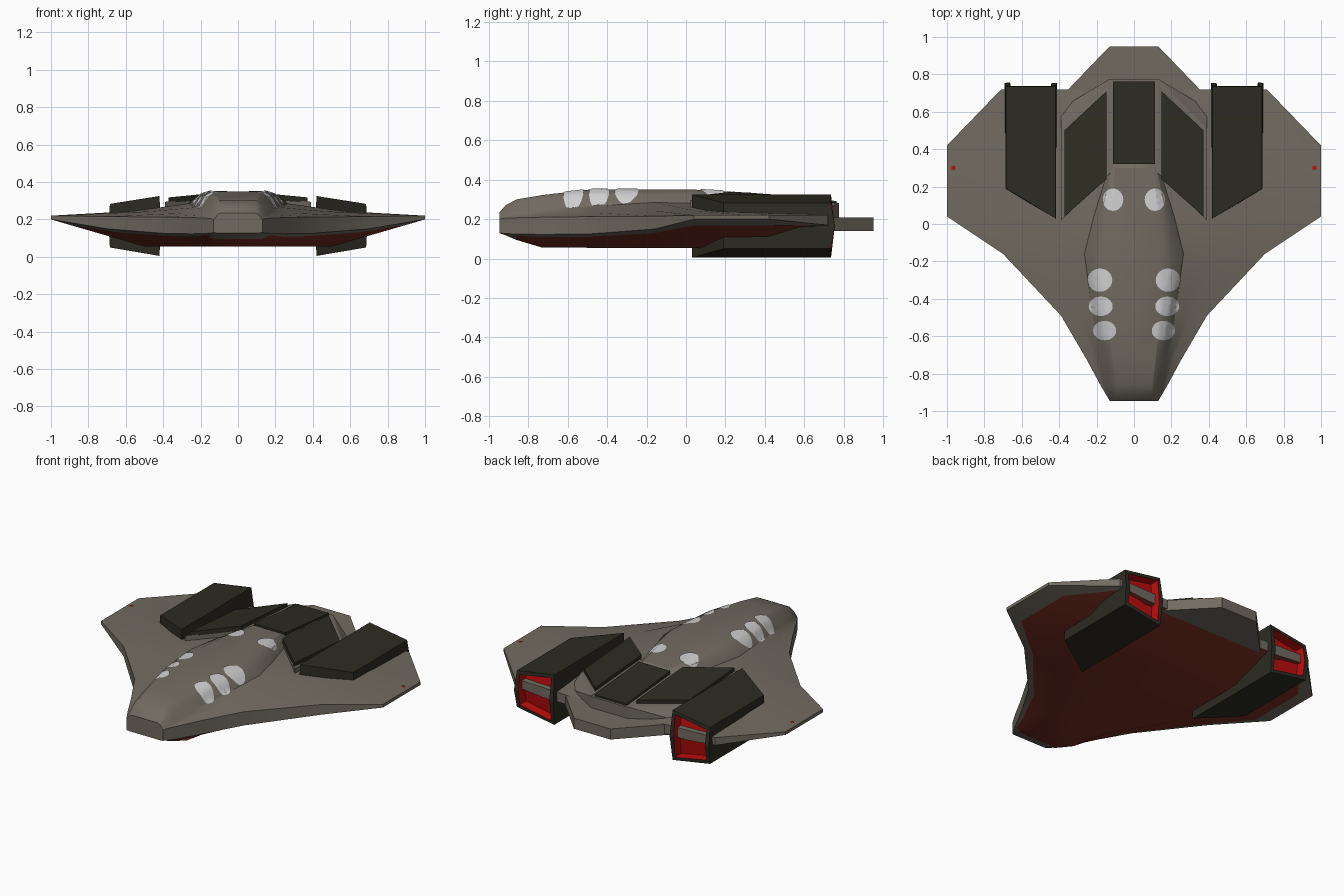
import bpy, bmesh, math
from mathutils import Vector
from mathutils.bvhtree import BVHTree

cube = bpy.data.objects.get("Cube")
if cube:
    bpy.data.objects.remove(cube, do_unlink=True)


def material(name, r, g, b):
    m = bpy.data.materials.new(name)
    m.use_nodes = True
    m.diffuse_color = (r, g, b, 1)
    m.node_tree.nodes["Principled BSDF"].inputs["Base Color"].default_value = (r, g, b, 1)
    return m


GREY = material("warm grey hull", .165, .145, .118)
DARK = material("dark olive panel", .026, .025, .016)
RUST = material("rust red belly", .19, .028, .016)
RED = material("glowing red", .5, .004, .004)
WHITE = material("pale window", .62, .62, .62)


def add(name, bm, mats, mirror=True, smooth=False):
    """Turn a bmesh into an object, mirrored across x when asked."""
    me = bpy.data.meshes.new(name)
    bm.to_mesh(me)
    bm.free()
    ob = bpy.data.objects.new(name, me)
    bpy.context.collection.objects.link(ob)
    for m in mats:
        me.materials.append(m)
    if smooth:
        bpy.ops.object.select_all(action='DESELECT')
        ob.select_set(True)
        bpy.context.view_layer.objects.active = ob
        bpy.ops.object.shade_smooth_by_angle(angle=math.radians(28))
    if mirror:
        ob.modifiers.new("mirror", 'MIRROR')
    return ob


def convex(name, points, mat, mirror=True):
    """Solid wrapped around a few corner points."""
    bm = bmesh.new()
    for p in points:
        bm.verts.new(p)
    bmesh.ops.convex_hull(bm, input=bm.verts[:])
    bmesh.ops.dissolve_limit(bm, angle_limit=.02, verts=bm.verts[:], edges=bm.edges[:])
    bmesh.ops.recalc_face_normals(bm, faces=bm.faces[:])
    return add(name, bm, [mat], mirror)


# Hull stations: y, edge x, edge top, edge bottom, canopy half width, canopy top,
# canopy base half width, canopy base z, belly half width, belly z
stations = [
    (-.945, .13, .20, .13, .09, .235, .125, .205, .11, .128),
    (-.915, .148, .205, .127, .095, .27, .14, .215, .12, .118),
    (-.86, .18, .207, .125, .10, .30, .155, .225, .13, .095),
    (-.73, .25, .21, .123, .115, .322, .18, .245, .15, .056),
    (-.49, .39, .213, .125, .14, .35, .22, .265, .20, .055),
    (-.16, .70, .215, .15, .15, .35, .265, .285, .40, .055),
    (.04, 1, .22, .2, .135, .35, .215, .28, .50, .055),
    (.30, 1, .22, .2, .10, .335, .135, .27, .50, .055),
    (.42, 1, .22, .2, .10, .25, .14, .25, .50, .06),
    (.72, .71, .22, .17, .10, .20, .14, .20, .50, .15),
]


def section(y, ex, et, eb, ct, zt, cb, zb, bw, bz):
    shoulder = (ct + .55 * (cb - ct), zb + .7 * (zt - zb))
    wing = (cb + .45 * (ex - cb), et + .4 * (zb - et))
    border = (bw + .78 * (ex - bw), bz + .78 * (eb - bz))
    half = [(0, zt), (ct, zt), shoulder, (cb, zb), wing, (ex, et),
            (ex, eb), border, (bw, bz), (0, bz)]
    return [(x, y, z) for x, z in half]


# Hull: lofted half, mirrored
bm = bmesh.new()
rings = [[bm.verts.new(p) for p in section(*s)] for s in stations]
for i, (a, b) in enumerate(zip(rings, rings[1:])):
    for c in range(len(a) - 1):
        f = bm.faces.new((a[c], a[c + 1], b[c + 1], b[c]))
        f.material_index = int(c >= 7 and i >= 2)
bm.faces.new(rings[0][::-1])
bm.faces.new(rings[-1])
surface = BVHTree.FromBMesh(bm)
add("hull", bm, [GREY, RUST], smooth=True)


def decal(name, x, y, rx, ry, mat, lift=.005):
    """Oval patch draped on the hull from above."""
    bm = bmesh.new()

    def drop(px, py):
        hit = surface.ray_cast(Vector((px, py, 1)), Vector((0, 0, -1)))[0]
        return bm.verts.new((px, py, hit.z + lift))
    n = 24
    center = drop(x, y)
    prev = None
    for k in (.25, .5, .75, 1):
        ring = [drop(x + k * rx * math.cos(math.tau * j / n),
                     y + k * ry * math.sin(math.tau * j / n)) for j in range(n)]
        for j in range(n):
            q = (j + 1) % n
            if prev:
                bm.faces.new((prev[j], ring[j], ring[q], prev[q]))
            else:
                bm.faces.new((center, ring[j], ring[q]))
        prev = ring
    add(name, bm, [mat], smooth=True)


# Canopy windows and wingtip lights
decal("rear_windows", .112, .13, .055, .06, WHITE)
decal("side_windows_back", .182, -.30, .066, .062, WHITE)
decal("side_windows_middle", .178, -.44, .064, .052, WHITE)
decal("side_windows_front", .157, -.57, .062, .052, WHITE)
decal("wingtip_lights", .965, .30, .012, .012, RED)


# Rear deck, sloping down outward and backward
def deck_z(x, y):
    return .335 - .16 * (x - .15) - .07 * (y - .24)


deck_plan = [(.13, .27), (.39, .02), (.39, .51), (.13, .775)]
base_plan = [(.13, .27), (.39, .02), (.39, .62), (.13, .775)]
deck = [(x, y, deck_z(x, y) - .018) for x, y in deck_plan]
deck += [(x, y, .2) for x, y in base_plan]
convex("rear_deck_sides", deck, GREY)
middle = [(s * .13, y, z) for s in (-1, 1)
          for y, z in ((.27, .318), (.775, .28), (.775, .2), (.27, .2))]
convex("rear_deck_middle", middle, GREY, mirror=False)

# Tail plate
tail = [(s * x, y, z) for s in (-1, 1) for z in (.14, .208)
        for x, y in ((.13, .95), (.39, .68), (.39, .45))]
convex("tail_plate", tail, GREY, mirror=False)

# Dark panels on the deck
side_plan = [(.147, .24), (.372, .04), (.372, .50), (.147, .71)]
convex("side_deck_panels", [(x, y, deck_z(x, y) + d) for x, y in side_plan
                            for d in (-.025, .004)], DARK)
convex("middle_deck_panel", [(x, y, z - d) for x in (-.112, .112)
                             for y, z in ((.32, .335), (.762, .292))
                             for d in (0, .03)], DARK, mirror=False)

# Engines: slanted front, recessed red exhaust
outline = [(.42, .325), (.685, .283), (.692, .165), (.685, .05), (.42, .005), (.412, .165)]
bm = bmesh.new()
front, back = [], []
for x, z in outline:
    front.append(bm.verts.new((x, .19 if x > .5 else .03, z)))
    back.append(bm.verts.new((x, .755 if z == .165 else .735, z)))
for i in range(6):
    j = (i + 1) % 6
    bm.faces.new((front[i], front[j], back[j], back[i]))
bm.faces.new(front[::-1])
exhaust = [bm.faces.new([back[i] for i in ids]) for ids in ((0, 1, 2, 5), (5, 2, 3, 4))]
bmesh.ops.recalc_face_normals(bm, faces=bm.faces[:])
bmesh.ops.inset_region(bm, faces=exhaust, thickness=.03)
walls = bmesh.ops.inset_region(bm, faces=exhaust, thickness=.004)["faces"]
for v in {v for f in exhaust for v in f.verts}:
    v.co.y -= .06
for f in exhaust + walls:
    f.material_index = 1
add("engines", bm, [DARK, RED])
